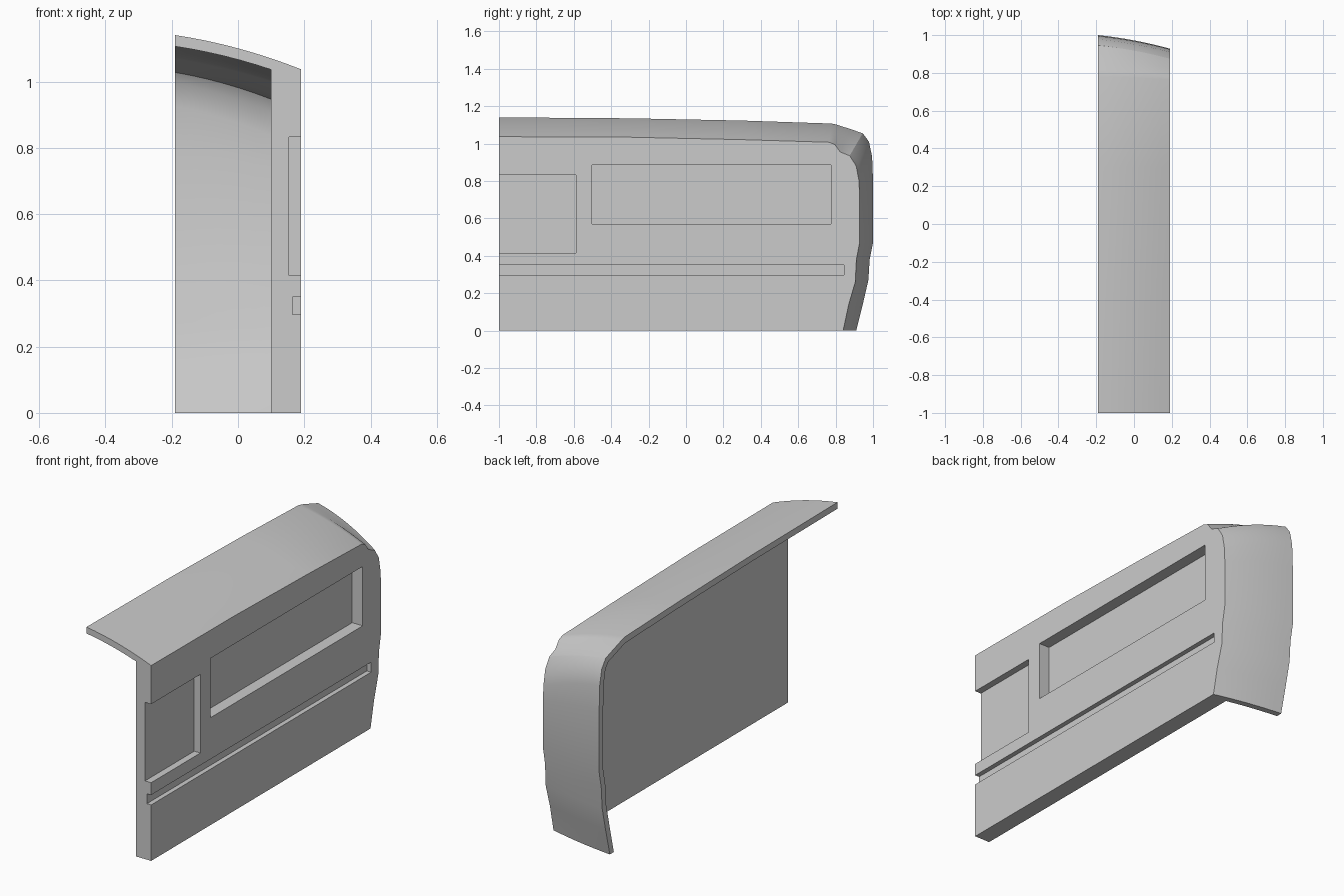
import bpy, bmesh
from mathutils import Vector

cube = bpy.data.objects.get("Cube")
if cube:
    bpy.data.objects.remove(cube, do_unlink=True)

grey = bpy.data.materials.new("plain_grey")
grey.use_nodes = True
colour = (0.6, 0.6, 0.6, 1)
grey.diffuse_color = colour
grey.node_tree.nodes["Principled BSDF"].inputs["Base Color"].default_value = colour

# Roof-to-tail outline (y, z) at the overhang edge and at the outer side
EDGE = [(-1, 1.14), (-.3, 1.135), (.3, 1.123), (.78, 1.107), (.81, 1.10), (.88, 1.077),
        (.945, 1.055), (.978, 1.01), (.995, .93), (1, .8), (1, .47), (.982, .38),
        (.975, .27), (.945, .14), (.91, 0)]
SIDE = [(-1, 1.037), (-.3, 1.034), (.3, 1.021), (.765, 1.007), (.795, .995), (.825, .955),
        (.875, .935), (.91, .88), (.925, .8), (.928, .72), (.928, .47), (.911, .38),
        (.905, .26), (.87, .14), (.84, 0)]
HALF, INNER, THICK = .19, .10, .034


def outline(x):
    """Blend the two outlines with a slight crown across the width."""
    t = (x + HALF) / (2 * HALF)
    s = .55 * t + .45 * t * t
    return [Vector(a).lerp(Vector(b), s) for a, b in zip(EDGE, SIDE)]


def inset(points):
    """Offset an outline inward, keeping its ends on the cut planes."""
    result = []
    for i, p in enumerate(points):
        d1 = (p - points[max(i - 1, 0)]).normalized()
        d2 = (points[min(i + 1, len(points) - 1)] - p).normalized()
        d = (d1 + d2).normalized()
        result.append(p + Vector((d.y, -d.x)) * THICK)
    result[0].x = -1
    result[-1].y = 0
    return result


def bridge(bm, rows):
    for a, b in zip(rows, rows[1:]):
        for i in range(len(a) - 1):
            bm.faces.new((a[i], a[i + 1], b[i + 1], b[i]))


# Body: curved roof and tail shell joined to a thick side wall
bm = bmesh.new()
steps = 6
xs = [-HALF + (INNER + HALF) * i / steps for i in range(steps + 1)]
all_xs = xs + [(INNER + HALF) / 2, HALF]
outer = [[bm.verts.new((x, *p)) for p in outline(x)] for x in all_xs]
inner = [[bm.verts.new((x, *p)) for p in inset(outline(x))] for x in xs]
foot_out = bm.verts.new((HALF, -1, 0))
foot_in = bm.verts.new((INNER, -1, 0))
bridge(bm, outer)
bridge(bm, inner)
bridge(bm, [outer[0], inner[0]])
bm.faces.new(outer[-1] + [foot_out])
bm.faces.new(inner[-1] + [foot_in])
for end in (0, -1):
    bm.faces.new([r[end] for r in outer] + [foot_out, foot_in] + [r[end] for r in reversed(inner)])
bmesh.ops.recalc_face_normals(bm, faces=bm.faces)
mesh = bpy.data.meshes.new("body_side_panel")
bm.to_mesh(mesh)
bm.free()
mesh.materials.append(grey)
body = bpy.data.objects.new("body_side_panel", mesh)
bpy.context.collection.objects.link(body)
bpy.context.view_layer.objects.active = body
body.select_set(True)


def cut_recess(name, y0, y1, z0, z1, depth):
    """Sink a rectangular recess into the outer wall."""
    bm = bmesh.new()
    bmesh.ops.create_cube(bm, size=1)
    x0, x1 = HALF - depth, HALF + .1
    for v in bm.verts:
        v.co = (x1 if v.co.x > 0 else x0, y1 if v.co.y > 0 else y0, z1 if v.co.z > 0 else z0)
    data = bpy.data.meshes.new(name)
    bm.to_mesh(data)
    bm.free()
    data.materials.append(grey)
    cutter = bpy.data.objects.new(name, data)
    cutter.hide_render = True
    bpy.context.collection.objects.link(cutter)
    mod = body.modifiers.new(name, "BOOLEAN")
    mod.operation, mod.solver, mod.object = "DIFFERENCE", "EXACT", cutter
    bpy.ops.object.modifier_apply(modifier=name)
    bpy.data.objects.remove(cutter, do_unlink=True)


cut_recess("window_recess", -.503, .775, .57, .885, .062)
cut_recess("door_window_recess", -1.1, -.587, .415, .832, .036)
cut_recess("trim_groove", -1.1, .845, .297, .35, .025)

bpy.ops.object.shade_smooth_by_angle(angle=.52)
